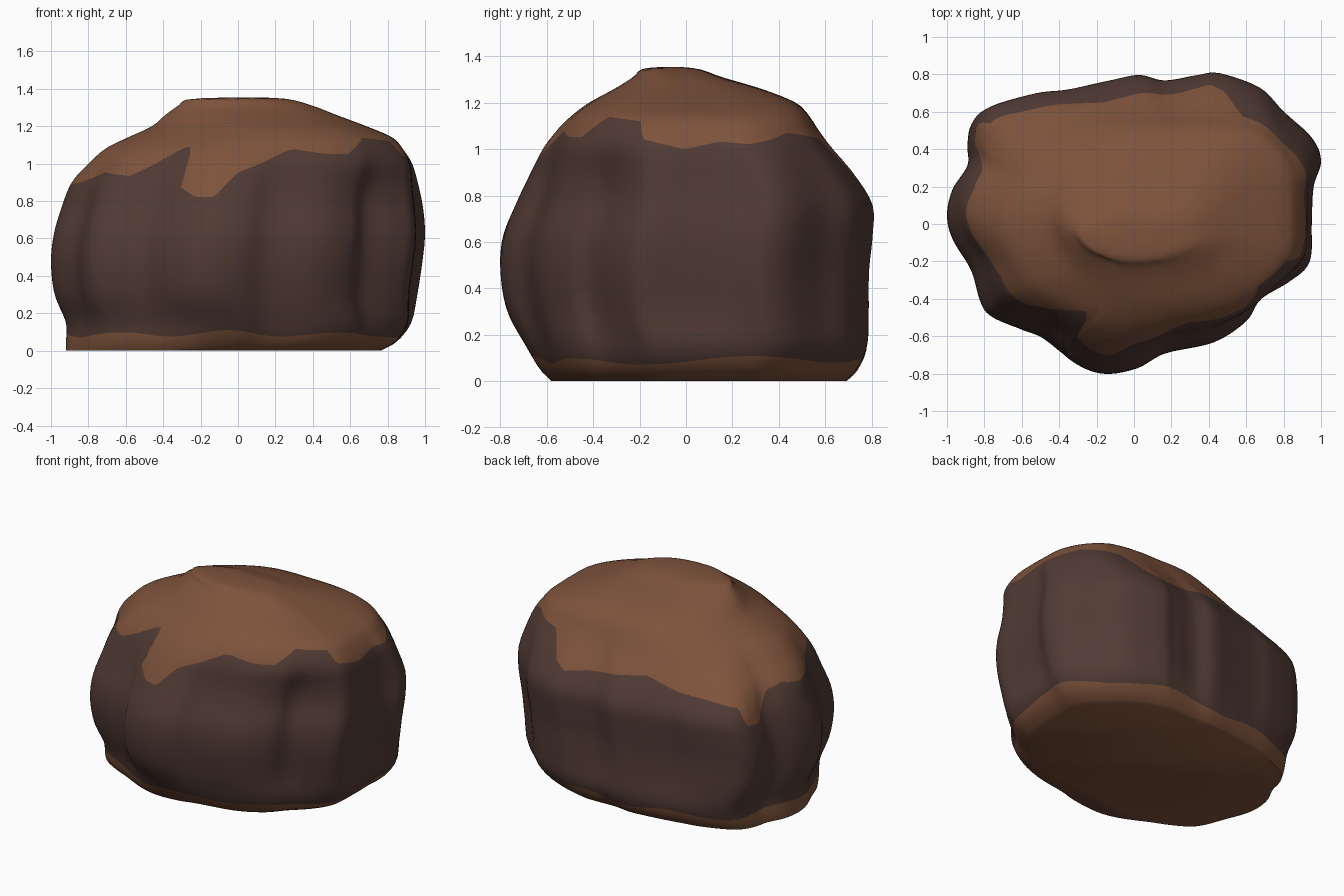
import bpy
import bmesh
import math

cube = bpy.data.objects.get("Cube")
if cube:
    bpy.data.objects.remove(cube, do_unlink=True)


def make_material(name, colour):
    mat = bpy.data.materials.new(name)
    mat.use_nodes = True
    mat.diffuse_color = colour
    shader = next(n for n in mat.node_tree.nodes if n.type == "BSDF_PRINCIPLED")
    shader.inputs["Base Color"].default_value = colour
    shader.inputs["Roughness"].default_value = 0.9
    return mat


def catmull(points, u, closed):
    """Smooth point at index position u along a list of points."""
    count = len(points)
    i = math.floor(u) if closed else max(0, min(math.floor(u), count - 2))
    t = u - i

    def pick(k):
        return points[k % count] if closed else points[max(0, min(k, count - 1))]

    return [
        0.5 * (2 * b + (c - a) * t + (2 * a - 5 * b + 4 * c - d) * t * t
               + (3 * b - a - 3 * c + d) * t ** 3)
        for a, b, c, d in zip(pick(i - 1), pick(i), pick(i + 1), pick(i + 2))
    ]


def linear(table, x):
    """Straight interpolation in a table of (key, value) pairs."""
    for (x0, y0), (x1, y1) in zip(table, table[1:]):
        if x <= x1:
            return y0 + (y1 - y0) * (x - x0) / (x1 - x0)
    return table[-1][1]


def smooth_step(low, high, value):
    t = max(0, min((value - low) / (high - low), 1))
    return t * t * (3 - 2 * t)


# Plan outline of the boulder, counter-clockwise
OUTLINE = [
    (1, .34), (.95, .46), (.8, .6), (.67, .73), (.45, .81), (.33, .8),
    (.15, .77), (.01, .8), (-.15, .77), (-.38, .72), (-.55, .7), (-.79, .63),
    (-.87, .55), (-.89, .44), (-.89, .33), (-.97, .2), (-1, .06), (-.97, -.07),
    (-.87, -.24), (-.82, -.41), (-.76, -.49), (-.6, -.56), (-.48, -.61),
    (-.3, -.75), (-.15, -.8), (.02, -.77), (.17, -.69), (.43, -.63),
    (.6, -.52), (.68, -.4), (.84, -.3), (.94, -.2), (.95, 0), (.96, .2),
]

# Height, then the extents toward right, left, front and back
PROFILE = [
    (0, -.92, .78, -.58, .7),
    (.05, -.92, .87, -.63, .75),
    (.15, -.92, .94, -.69, .79),
    (.3, -.98, .96, -.77, .785),
    (.47, -1, .985, -.8, .785),
    (.62, -.985, 1, -.79, .8),
    (.76, -.945, .99, -.735, .8),
    (.9, -.89, .965, -.67, .72),
    (1, -.8, .94, -.62, .64),
    (1.08, -.71, .89, -.56, .58),
    (1.14, -.59, .83, -.5, .54),
    (1.2, -.46, .69, -.42, .48),
    (1.26, -.39, .53, -.31, .33),
    (1.31, -.32, .4, -.23, .16),
    (1.345, -.26, .27, -.19, .06),
    (1.355, 0, .1, -.1, -.03),
]
LEVELS = [(row[0], i) for i, row in enumerate(PROFILE)]

# Lower edge of the brown cap: compass angle in degrees, height
CAP_EDGE = [
    (0, 1), (10, 1.03), (18, 1.02), (25, 1.04), (31, 1.07), (48, 1.04),
    (54, .9), (59, .86), (68, .89), (90, .92), (104, .94), (120, .89),
    (134, .87), (146, .84), (149, .73), (155, .72), (161, .88), (168, .91),
    (177, .88), (187, .9), (202, .95), (217, .93), (227, 1.02), (237, 1.1),
    (241, 1.06), (243, .88), (253, .82), (262, .82), (270, .95), (295, 1.08),
    (310, 1.05), (321, 1.05), (330, 1.14), (345, 1.12), (348, 1.04), (360, 1),
]

# Squareness of the crown by direction: full at one back corner, cut at the other
SQUARENESS = [(-180, 1.9), (-135, 1.8), (-45, 2.2), (0, 2.6), (45, 4),
              (90, 2.6), (135, 1.7), (180, 1.9)]


def rounded_plan(x, y, power):
    """Superellipse point in the same direction."""
    reach = (abs(x) ** power + abs(y / .8) ** power) ** (1 / power)
    return x / reach, y / reach


def surface(outline_point, u):
    """Outline fitted into the extents found at profile position u."""
    z, x0, x1, y0, y1 = catmull(PROFILE, u, False)
    x, y = outline_point
    # The lumps of the outline fade into a round crown and a rounder foot
    crown_power = linear(SQUARENESS, math.degrees(math.atan2(y, x)))
    crown_x, crown_y = rounded_plan(x, y, crown_power)
    foot_x, foot_y = rounded_plan(x, y, 2.4)
    to_crown = .9 * smooth_step(.75, 1.2, z)
    to_foot = .5 * (1 - smooth_step(0, .35, z))
    plan_x = x + (crown_x - x) * to_crown + (foot_x - x) * to_foot
    plan_y = y + (crown_y - y) * to_crown + (foot_y - y) * to_foot
    along_x = (plan_x + 1) / 2
    along_y = (plan_y + .8) / 1.61
    return (x0 + (x1 - x0) * along_x, y0 + (y1 - y0) * along_y, max(z, 0))


# Rows run in three bands, so the colour edges follow real mesh edges
BANDS = (4, 20, 22)
STEPS = 6
COLUMNS = len(OUTLINE) * STEPS
TOP = len(PROFILE) - 1

bm = bmesh.new()
columns = []
for c in range(COLUMNS):
    point = catmull(OUTLINE, c / STEPS, True)
    x, y, z = surface(point, linear(LEVELS, .95))
    angle = math.atan2(y, x) % math.tau
    foot = .095 + .006 * math.sin(3 * angle) + .015 * math.sin(7 * angle)
    cap = linear(CAP_EDGE, math.degrees(angle))
    stops = [0, linear(LEVELS, foot), linear(LEVELS, cap), TOP]
    positions = [0]
    for start, end, rows in zip(stops, stops[1:], BANDS):
        positions += [start + (end - start) * r / rows for r in range(1, rows + 1)]
    columns.append([bm.verts.new(surface(point, u)) for u in positions])

# Skin of the boulder: brown foot, dark flank, brown cap
for c, column in enumerate(columns):
    after = columns[(c + 1) % COLUMNS]
    for r in range(len(column) - 1):
        face = bm.faces.new((column[r], after[r], after[r + 1], column[r + 1]))
        face.smooth = True
        face.material_index = int(BANDS[0] <= r < BANDS[0] + BANDS[1])

# Flat underside and closed crown
bm.faces.new([column[0] for column in reversed(columns)])
crown = bm.faces.new([column[-1] for column in columns])
crown.smooth = True
bmesh.ops.recalc_face_normals(bm, faces=bm.faces)

mesh = bpy.data.meshes.new("boulder")
bm.to_mesh(mesh)
bm.free()
mesh.materials.append(make_material("earth brown", (.208, .086, .044, 1)))
mesh.materials.append(make_material("dark stone", (.083, .043, .034, 1)))

boulder = bpy.data.objects.new("boulder", mesh)
bpy.context.collection.objects.link(boulder)
bpy.context.view_layer.objects.active = boulder
boulder.select_set(True)
bpy.ops.object.shade_smooth_by_angle(angle=math.radians(50))
